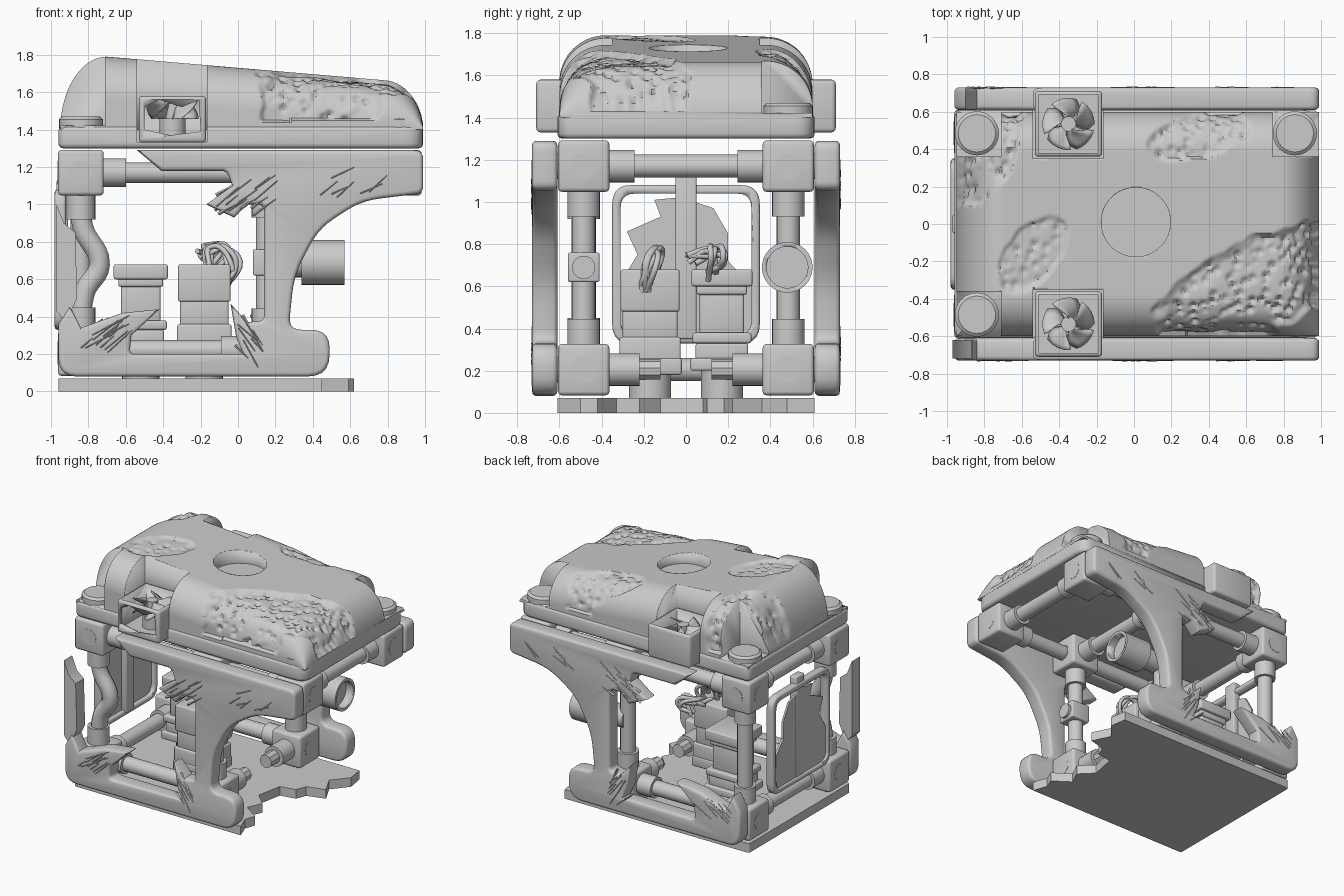
import bpy, bmesh, math, random
from mathutils import Vector, noise

if "Cube" in bpy.data.objects:
    bpy.data.objects.remove(bpy.data.objects["Cube"])
random.seed(4)

def finish(name, bm, angle=35):
    bmesh.ops.recalc_face_normals(bm, faces=bm.faces[:])
    me = bpy.data.meshes.new(name)
    bm.to_mesh(me)
    bm.free()
    ob = bpy.data.objects.new(name, me)
    bpy.context.collection.objects.link(ob)
    bpy.ops.object.select_all(action='DESELECT')
    ob.select_set(True)
    bpy.context.view_layer.objects.active = ob
    bpy.ops.object.shade_smooth_by_angle(angle=math.radians(angle))
    return ob

def box(name, x, y, z, bev=0.0):
    bm = bmesh.new()
    bmesh.ops.create_cube(bm, size=1)
    for v in bm.verts:
        v.co = [r[0] + (c + .5) * (r[1] - r[0]) for r, c in zip((x, y, z), v.co)]
    if bev:
        bmesh.ops.bevel(bm, geom=bm.edges[:], offset=bev, segments=3, profile=.5, affect='EDGES')
    return finish(name, bm)

def add_cyl(bm, p, q, r, r2=None, n=24):
    p, q = Vector(p), Vector(q)
    m = (q - p).to_track_quat('Z', 'Y').to_matrix().to_4x4()
    m.translation = (p + q) / 2
    bmesh.ops.create_cone(bm, cap_ends=True, segments=n, radius1=r,
                          radius2=r if r2 is None else r2, depth=(q - p).length, matrix=m)

def cyl(name, *parts):
    bm = bmesh.new()
    for a in parts:
        add_cyl(bm, *a)
    return finish(name, bm)

def rounded(pts):
    out = []
    for i, (a, b, r) in enumerate(pts):
        p = Vector((a, b))
        if not r:
            out.append(p)
            continue
        u = p + (Vector(pts[i - 1][:2]) - p).normalized() * r
        w = p + (Vector(pts[(i + 1) % len(pts)][:2]) - p).normalized() * r
        out += [u.lerp(p, t / 5).lerp(p.lerp(w, t / 5), t / 5) for t in range(6)]
    return out

def prism(name, pts, axis, lo, hi, bev=0.0):
    bm = bmesh.new()
    def place(p, d):
        c = list(p)
        c.insert(axis, d)
        return bm.verts.new(c)
    pts = rounded(pts)
    A, B = [[place(p, d) for p in pts] for d in (lo, hi)]
    caps = [bm.faces.new(A), bm.faces.new(B)]
    n = len(pts)
    for i in range(n):
        bm.faces.new((A[i], A[(i + 1) % n], B[(i + 1) % n], B[i]))
    if bev:
        edges = [e for f in caps for e in f.edges]
        bmesh.ops.recalc_face_normals(bm, faces=bm.faces[:])
        bmesh.ops.bevel(bm, geom=edges, offset=bev, segments=3, profile=.5,
                        affect='EDGES', clamp_overlap=False)
    return finish(name, bm)

def tube(name, pts, r):
    cu = bpy.data.curves.new(name, 'CURVE')
    cu.dimensions, cu.bevel_depth, cu.bevel_resolution, cu.resolution_u = '3D', r, 3, 6
    cu.use_fill_caps = True
    s = cu.splines.new('BEZIER')
    s.bezier_points.add(len(pts) - 1)
    for b, p in zip(s.bezier_points, pts):
        b.co = p
        b.handle_left_type = b.handle_right_type = 'AUTO'
    ob = bpy.data.objects.new(name, cu)
    bpy.context.collection.objects.link(ob)

def cut(ob, *cutters):
    for c in cutters:
        c.hide_render = True
        m = ob.modifiers.new('cut', 'BOOLEAN')
        m.operation, m.object, m.solver = 'DIFFERENCE', c, 'EXACT'
        bpy.context.view_layer.objects.active = ob
        bpy.ops.object.modifier_apply(modifier=m.name)
        bpy.data.objects.remove(c)

# Foam float: lofted rounded sections with eroded patches
def section(h, n=130, w=.6, r=.22, z0=1.40):
    arc, wall, top = r * math.pi / 2, h - z0 - r, 2 * (w - r)
    out = []
    for i in range(n + 1):
        s = i / n * (2 * wall + 2 * arc + top)
        side, s = (-1, s) if i <= n / 2 else (1, 2 * wall + 2 * arc + top - s)
        if s < wall:
            y, z = w, z0 + s
        elif s < wall + arc:
            a = (s - wall) / r
            y, z = w - r + r * math.cos(a), z0 + wall + r * math.sin(a)
        else:
            y, z = w - r - (s - wall - arc), h
        out.append((side * y, z))
    return out

bm = bmesh.new()
rings = []
for i in range(191):
    x = -.95 + 1.94 * i / 190
    e = 1
    if x < -.7:
        e = math.sqrt(max(0, 1 - ((x + .7) / .25) ** 2))
    elif x > .79:
        e = math.sqrt(max(0, 1 - ((x - .79) / .2) ** 2))
    h = 1.79 - .085 * (max(x, -.7) + .7)
    rings.append([bm.verts.new((x, y, 1.4 + (z - 1.4) * max(e, .12))) for y, z in section(h)])
for a, b in zip(rings, rings[1:]):
    for j in range(len(a)):
        k = (j + 1) % len(a)
        bm.faces.new((a[j], a[k], b[k], b[j]))
bm.faces.new(rings[0])
bm.faces.new(rings[-1])
bmesh.ops.recalc_face_normals(bm, faces=bm.faces[:])
bm.normal_update()
patches = [(.66, -.34, .62, .25, 25, .05), (-.8, .36, .32, .16, 55, .045),
           (-.54, -.16, .24, .14, 50, .03), (.34, .47, .3, .12, 15, .035)]
moves = []
for v in bm.verts:
    if v.co.z < 1.45:
        continue
    d = 0
    for px, py, ra, rb, ang, depth in patches:
        c, s = math.cos(math.radians(ang)), math.sin(math.radians(ang))
        dx, dy = v.co.x - px, v.co.y - py
        q = ((dx * c + dy * s) / ra) ** 2 + ((dy * c - dx * s) / rb) ** 2
        w = min(1, max(0, (1 - q + .4 * noise.noise(v.co * 9)) * 5))
        pit = max(0, 1 - noise.voronoi(v.co * 17)[0][0] * 2)
        d = max(d, depth * w * (.5 + .25 * noise.noise(v.co * 6) + .6 * pit))
    moves.append((v, v.normal * d))
for v, m in moves:
    v.co -= m
body = finish('foam_float', bm, 40)
deck = prism('float_base', [(-.96, -.61, .05), (.99, -.61, .1), (.99, .61, .1), (-.96, .61, .05)],
             2, 1.30, 1.42, .025)
for sy in (-1, 1):
    lim = lambda a, b: tuple(sorted((sy * a, sy * b)))
    for x in ((-1.1, -.71), (.74, 1.1)):
        if x[0] < 0 or sy > 0:
            cut(body, box('corner_cutter', x, lim(.36, .8), (1.421, 2)))
    for ob in (body, deck):
        cut(ob, box('thruster_cutter', (-.54, -.165), lim(.35, .8), (1.335, 2)))
cut(body, cyl('well_cutter', ((.01, .01, 1.64), (.01, .01, 2), .185, None, 48)))

# Corner caps, thruster housings and fans
for sy in (-1, 1):
    lim = lambda a, b: tuple(sorted((sy * a, sy * b)))
    for x in (-.84, .86):
        cyl('corner_cap', ((x, sy * .485, 1.41), (x, sy * .485, 1.455), .118),
            ((x, sy * .485, 1.455), (x, sy * .485, 1.47), .118, .1))
    y = sy * .535
    house = box('thruster_housing', (-.53, -.17), lim(.36, .71), (1.33, 1.58), .02)
    cut(house, box('bore_cutter', (-.51, -.19), lim(.38, .69), (1.36, 1.8)))
    if sy < 0:
        cut(house, prism('break_cutter', [(-.5, 1.4, 0), (-.36, 1.37, 0), (-.2, 1.39, 0),
            (-.21, 1.56, 0), (-.3, 1.52, 0), (-.42, 1.56, 0), (-.5, 1.52, 0)], 1, -.8, -.65))
    cyl('fan_motor', ((-.35, y, 1.35), (-.35, y, 1.46), .07), ((-.35, y, 1.46), (-.35, y, 1.56), .04))
    bm = bmesh.new()
    for k in range(5):
        rows = []
        for i in range(6):
            r = .03 + .022 * i
            half = .36 + .27 * math.sin(math.pi * i / 6)
            rows.append([bm.verts.new((-.35 + r * math.cos(a), y + r * math.sin(a), 1.51 + .05 * t))
                         for t in (-1, -.5, 0, .5, 1)
                         for a in [k * math.tau / 5 + half * t + .1 * i]])
        for a, b in zip(rows, rows[1:]):
            for j in range(4):
                bm.faces.new((a[j], a[j + 1], b[j + 1], b[j]))
    fan = finish('fan_blades', bm)
    fan.modifiers.new('thick', 'SOLIDIFY').thickness = .006

# Torn side panels with curved legs
panel = [(-.96, .08, .1), (.49, .08, .12), (.49, .33, .1), (.27, .33, .07), (.3, .62, .1),
         (.43, .87, .1), (.66, 1.02, .1), (.99, 1.06, .04), (.99, 1.29, .05), (-.54, 1.29, 0),
         (-.41, 1.18, 0), (-.06, 1.18, .03), (-.03, 1.1, 0), (-.17, 1.0, 0), (-.02, .93, 0),
         (.05, 1.0, 0), (.14, 1.0, .04), (.14, .38, .03), (.05, .37, 0), (-.04, .47, 0),
         (-.01, .29, 0), (.03, .2, 0), (-.58, .2, .03), (-.57, .3, 0), (-.42, .44, 0),
         (-.62, .42, 0), (-.84, .34, 0), (-.9, .46, 0), (-.96, .36, 0)]
prism('front_side_panel', panel, 1, -.73, -.61, .022)
prism('back_side_panel', panel, 1, .61, .73, .022)
prism('panel_fragment', [(-.97, .43, 0), (-.92, .37, 0), (-.86, .5, 0), (-.87, .85, 0),
                         (-.93, .9, 0), (-.97, 1.0, 0)], 1, -.72, -.62)
bm = bmesh.new()
for cx, cz, sx, sz, n in ((.05, 1.06, .12, .09, 12), (.65, 1.12, .18, .05, 6),
                          (-.74, .32, .12, .06, 12), (.07, .27, .06, .08, 8)):
    for sy in (-1, 1):
        for _ in range(n):
            p = Vector((cx + random.uniform(-sx, sx), sy * .727, cz + random.uniform(-sz, sz)))
            a = random.uniform(.4, .75) if cx != .07 else random.uniform(-1.2, -.7)
            d = Vector((math.cos(a), sy * .05, math.sin(a))) * random.uniform(.08, .18)
            add_cyl(bm, p - d * .5, p + d * .5, .01, .002, 4)
finish('panel_splinters', bm)

# Tubular inner frame: joints, rails, posts and collars
def rail(name, p, q, r=.055):
    p, q = Vector(p), Vector(q)
    d = (q - p).normalized()
    cyl(name, (p, q, r), (p, p + d * .24, .077), (q - d * .24, q, .077))

for sy in (-1, 1):
    y = sy * .485
    for x, z in ((-.84, 1.17), (.86, 1.17), (.15, 1.17), (-.84, .205), (.15, .205)):
        box('frame_joint', (x - .122, x + .122), (y - .122, y + .122), (z - .122, z + .122), .02)
        s = -1 if x < 0 else 1
        cyl('joint_plug', ((x, y, z), (x, y + sy * .124, z), .062), ((x, y, z), (x + s * .124, y, z), .062))
    rail('top_rail', (-.84, y, 1.17), (.86, y, 1.17))
    rail('bottom_rail', (-.84, y, .22), (.15, y, .22))
    rail('front_post', (.15, y, .205), (.15, y, 1.17))
    cyl('snapped_rail', ((.15, y, .205), (.15, sy * .22, .205), .077),
        ((.15, y, .205), (.15, sy * .12, .205), .055, .05, 9))
rail('back_post', (-.84, .485, .205), (-.84, .485, 1.17))
tube('bent_post', [(-.84, -.485, 1.1), (-.83, -.485, .88), (-.74, -.485, .68), (-.82, -.485, .53),
                   (-.84, -.485, .25)], .058)
cyl('bent_post_collars', ((-.84, -.485, 1.1), (-.84, -.485, .92), .077), ((-.84, -.485, .2), (-.84, -.485, .45), .077))
for x, z in ((-.84, 1.17), (.86, 1.17), (.15, 1.17), (-.84, .205)):
    rail('cross_rail', (x, -.485, z), (x, .485, z))

# Lamps on the front posts
lamp = cyl('lamp', ((.34, .48, .69), (.57, .48, .69), .12, None, 32))
cut(lamp, cyl('lens_cutter', ((.51, .48, .69), (.7, .48, .69), .098, None, 32)))
cyl('lamp_mount', ((.15, .48, .69), (.35, .48, .69), .08))
box('broken_lamp_clamp', (.08, .24), (-.56, -.41), (.62, .76), .01)
cyl('broken_lamp_stub', ((.2, -.485, .69), (.26, -.485, .69), .055))

# Rear window frame with shattered pane
rect = lambda a, b, c, r: [(-a, b, r), (a, b, r), (a, c, r), (-a, c, r)]
win = prism('rear_window_frame', rect(.35, .33, 1.08, .09), 0, -.98, -.92, .015)
cut(win, prism('window_cutter', rect(.31, .37, 1.04, .07), 0, -1.2, -.8))
box('window_bar', (-.97, -.91), (-.05, .05), (.35, 1.13), .01)
prism('shattered_pane', [(-.32, .36, 0), (.32, .36, 0), (.31, .6, 0), (.2, .72, 0), (.2, .85, 0), (.13, .97, 0),
      (.04, 1.0, 0), (-.05, 1.02, 0), (-.15, 1.01, 0), (-.12, .93, 0), (-.28, .86, 0),
      (-.23, .75, 0), (-.31, .62, 0)], 0, -.965, -.95)

# Broken base plate
prism('base_plate', [(-.96, -.61, .02), (.45, -.61, 0), (.41, -.5, 0), (.44, -.42, 0), (.31, -.33, 0),
      (.36, -.22, 0), (.26, -.12, 0), (.3, .08, 0), (.42, .1, 0), (.45, .18, 0), (.59, .22, 0),
      (.52, .36, 0), (.62, .48, 0), (.6, .61, 0), (-.96, .61, .02)], 2, 0, .07)

# Electronics pedestals and loose wiring
def stack(name, x, y, levels):
    for z0, z1, h in levels:
        box(name, (x - h, x + h), (y - h, y + h), (z0, z1), .012)

stack('flanged_pedestal', -.52, .17, [(.2, .26, .15), (.24, .33, .125), (.33, .38, .14),
                                      (.37, .58, .105), (.56, .61, .12), (.6, .68, .145)])
stack('battery_box', -.18, -.17, [(.18, .26, .15), (.22, .36, .145), (.35, .5, .13), (.48, .68, .14)])
for x, y in ((-.52, .17), (-.18, -.17)):
    cyl('pedestal_foot', ((x, y, .06), (x, y, .22), .1))
for i in range(6):
    r = lambda: random.uniform(-.035, .035)
    tube('loose_wire', [(-.16 + r(), -.17 + r(), .66), (-.15 + r(), -.12 + r(), .76 + r() / 2),
                        (-.03 + r(), -.17 + r(), .69 + r()), (-.06, -.2 + r(), .58 + r()),
                        (-.14, -.2 + r(), .5)], .014)
    tube('pedestal_wire', [(-.2 + r(), .02 + r(), .72 + r()), (-.19 + r(), .1 + r(), .77 + r()),
                           (-.08 + r(), .15 + r(), .74 + r()), (-.14, .13 + r(), .65 + r())], .014)
